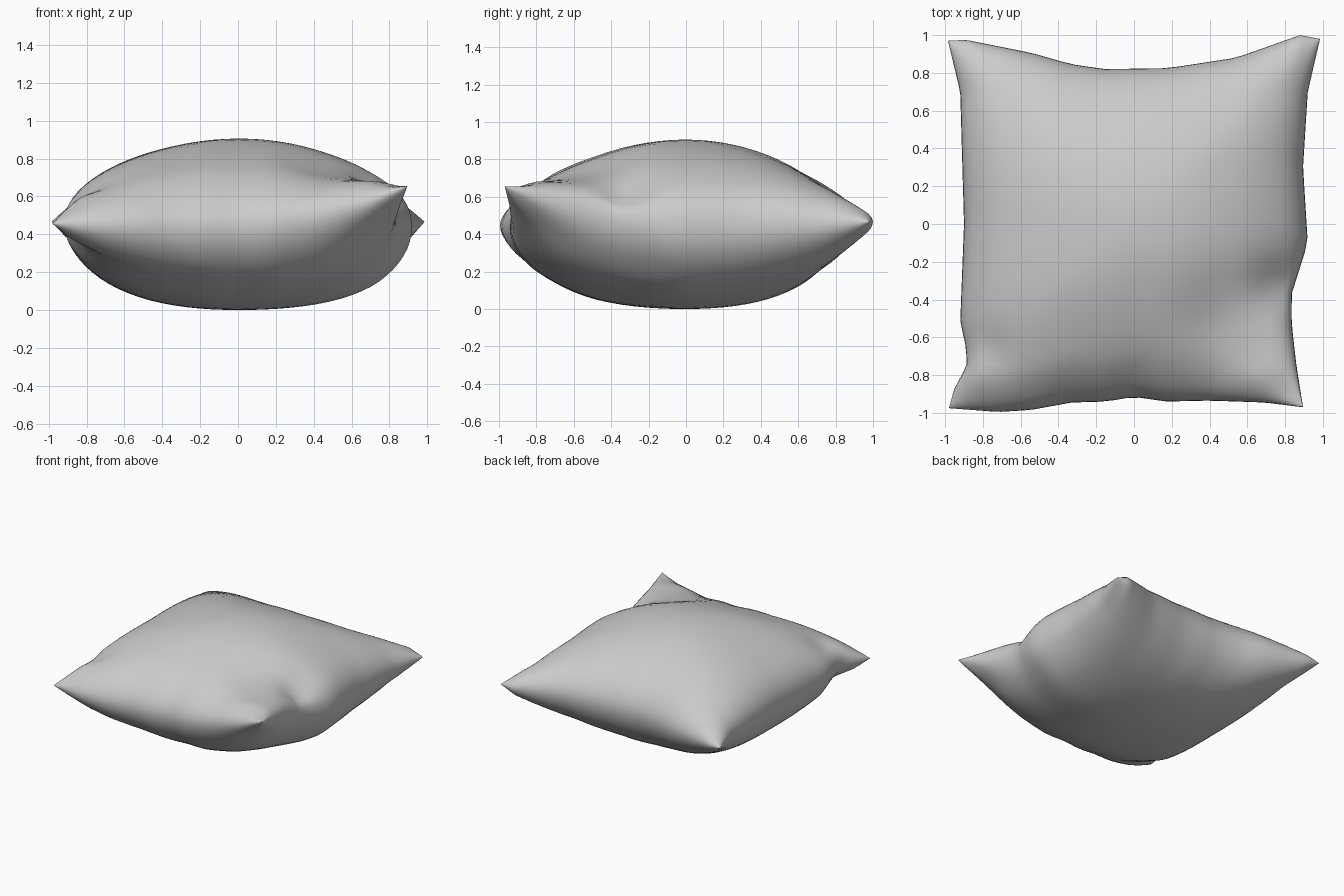
import bpy, bmesh, math
from mathutils import Vector

if "Cube" in bpy.data.objects:
    bpy.data.objects.remove(bpy.data.objects["Cube"])

N = 40          # grid divisions per side
MID = 0.457     # general height of the seam

# Seam edges, each running in the direction of increasing x or y
front = [(-.98, -.975, .46), (-.72, -.995, .45), (-.55, -.985, .445), (-.33, -.945, .44),
         (-.15, -.94, .44), (0, -.915, .44), (.17, -.94, .455), (.4, -.935, .49),
         (.69, -.945, .57), (.895, -.97, .66)]
back = [(-.985, .97, .47), (-.89, .975, .47), (-.54, .905, .46), (-.33, .845, .455),
        (-.15, .82, .45), (.18, .825, .45), (.54, .88, .46), (.88, 1, .47), (.985, .98, .47)]
left = [(-.98, -.975, .46), (-.95, -.87, .465), (-.885, -.75, .49), (-.89, -.65, .48),
        (-.92, -.52, .46), (-.9, 0, .45), (-.92, .7, .46), (-.985, .97, .47)]
right = [(.895, -.97, .66), (.86, -.75, .58), (.835, -.53, .52), (.835, -.37, .48),
         (.92, -.1, .44), (.895, .3, .44), (.92, .7, .45), (.985, .98, .47)]


def along(pts, axis, t):
    """Point on a seam edge at fraction t of its length along one axis."""
    pts = [Vector(p) for p in pts]
    c = pts[0][axis] + t * (pts[-1][axis] - pts[0][axis])
    for a, b in zip(pts, pts[1:]):
        if c <= b[axis] + 1e-6:
            return a.lerp(b, (c - a[axis]) / (b[axis] - a[axis]))
    return pts[-1]


def bump(p, x, y, sx, sy):
    return math.exp(-((p.x - x) / sx) ** 2 - ((p.y - y) / sy) ** 2)


# Grid parameters bunch up toward the seam
params = [math.sin(math.pi / 2 * (2 * i / N - 1)) for i in range(N + 1)]
F, B = ([along(e, 0, (u + 1) / 2) for u in params] for e in (front, back))
L, R = ([along(e, 1, (v + 1) / 2) for v in params] for e in (left, right))


def surface(i, j, side):
    u, v = params[i], params[j]
    s, t = (u + 1) / 2, (v + 1) / 2
    p = (F[i] * (1 - t) + B[i] * t + L[j] * (1 - s) + R[j] * s
         - F[0] * (1 - s) * (1 - t) - F[-1] * s * (1 - t)
         - B[0] * (1 - s) * t - B[-1] * s * t)
    p.z = MID + (p.z - MID) * max(abs(u), abs(v)) ** 2
    eu, ev = max(0, 1 - u * u), max(0, 1 - v * v)
    p.y += .045 * ev * eu ** .5          # fullest part sits over the centre
    puff = eu ** (.45 if side > 0 else .48) * ev ** (.53 if side > 0 else .5)
    p.z += side * .453 * puff
    edge = min(1, 3 * puff)
    if side > 0:      # creases on the upper cloth
        p.z -= edge * (.06 * bump(p, .76, -.32, .12, .13)
                       + .035 * bump(p, .45, -.5, .2, .2)
                       + .02 * bump(p, -.76, -.66, .10, .12)
                       - .03 * bump(p, .7, -.82, .15, .13)
                       - .02 * bump(p, -.84, -.8, .1, .1))
    else:             # lower cloth drawn up under the lifted corner
        p.z += edge * .06 * bump(p, .8, -.85, .2, .2)
    return p


# Pillow: upper and lower cloth welded along the seam
bm = bmesh.new()
for side in (1, -1):
    g = [[bm.verts.new(surface(i, j, side)) for j in range(N + 1)] for i in range(N + 1)]
    for i in range(N):
        for j in range(N):
            q = [g[i][j], g[i + 1][j], g[i + 1][j + 1], g[i][j + 1]]
            bm.faces.new(q if side > 0 else q[::-1])
edge_verts = [v for v in bm.verts if v.is_boundary]
bmesh.ops.remove_doubles(bm, verts=edge_verts, dist=1e-4)
low = min(v.co.z for v in bm.verts)
bmesh.ops.translate(bm, verts=bm.verts, vec=(0, 0, -low))
for f in bm.faces:
    f.smooth = True
mesh = bpy.data.meshes.new("pillow")
bm.to_mesh(mesh)
bm.free()
pillow = bpy.data.objects.new("pillow", mesh)
bpy.context.collection.objects.link(pillow)
